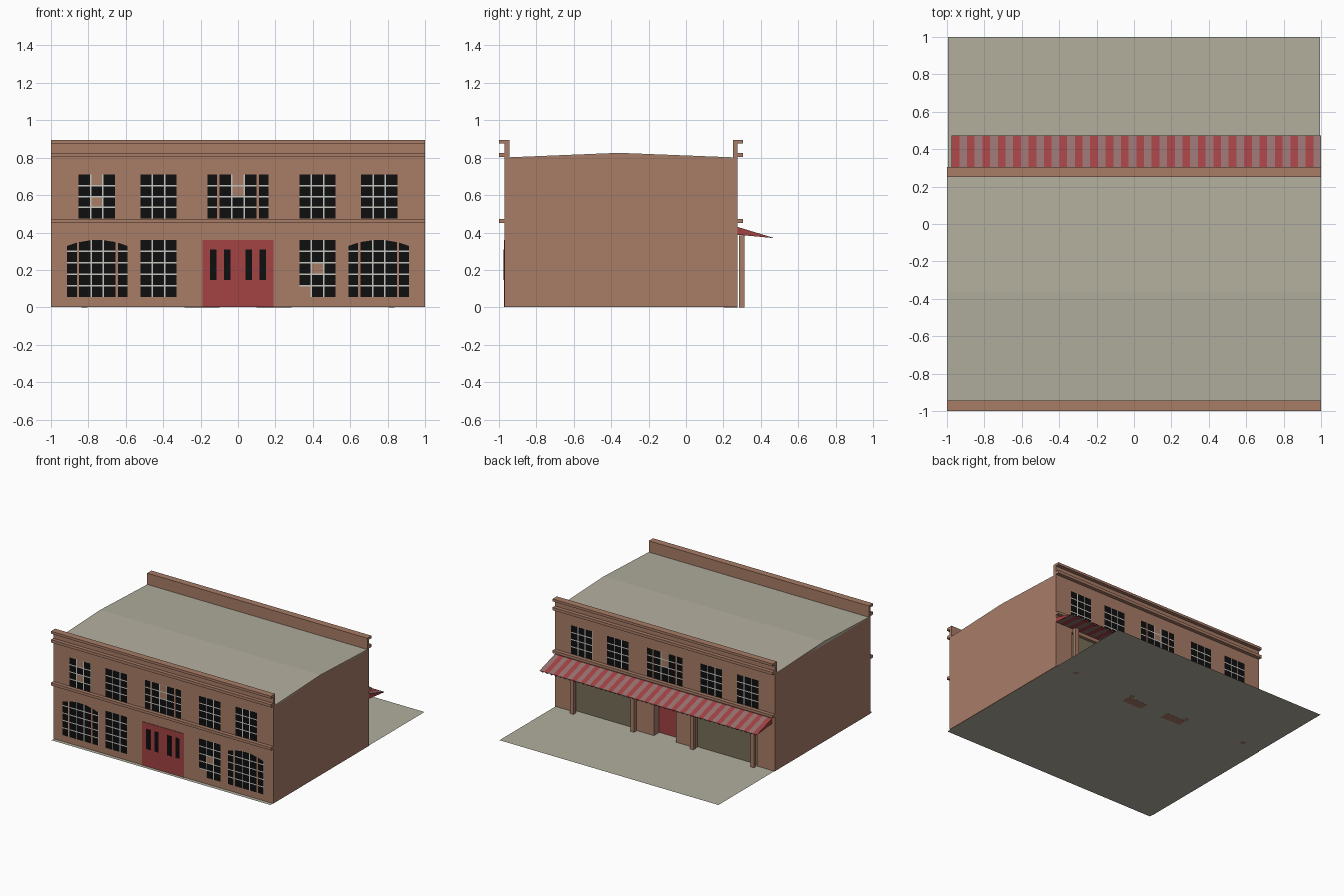
import bpy, bmesh

if "Cube" in bpy.data.objects:
    bpy.data.objects.remove(bpy.data.objects["Cube"])

def lin(c):
    c /= 255
    return c / 12.92 if c <= 0.04045 else ((c + 0.055) / 1.055) ** 2.4

def mat(name, r, g, b):
    m = bpy.data.materials.new(name)
    m.diffuse_color = (lin(r), lin(g), lin(b), 1)
    m.use_nodes = True
    m.node_tree.nodes["Principled BSDF"].inputs["Base Color"].default_value = m.diffuse_color
    return m

BRICK = mat("brick", 168, 124, 103)
STONE = mat("pale_roof", 178, 175, 158)
RED = mat("red_paint", 163, 66, 68)
FADED = mat("faded_stripe", 150, 114, 112)
GLASS = mat("dark_glass", 14, 14, 14)
FRAME = mat("window_bars", 200, 200, 194)
SHOP = mat("shop_panel", 118, 110, 86)

def make(name, bm, mats):
    bm.normal_update()
    me = bpy.data.meshes.new(name)
    bm.to_mesh(me)
    bm.free()
    for m in mats:
        me.materials.append(m)
    ob = bpy.data.objects.new(name, me)
    bpy.context.collection.objects.link(ob)
    return ob

def prism(name, prof, m, x0=-1, x1=1):
    """Extrude a (y, z) profile along x."""
    bm = bmesh.new()
    a = [bm.verts.new((x0, y, z)) for y, z in prof]
    b = [bm.verts.new((x1, y, z)) for y, z in prof]
    bm.faces.new(a)
    bm.faces.new(b[::-1])
    for i in range(len(a)):
        j = (i + 1) % len(a)
        bm.faces.new((a[i], b[i], b[j], a[j]))
    bmesh.ops.recalc_face_normals(bm, faces=bm.faces)
    return make(name, bm, [m])

def box(name, x0, x1, y0, y1, z0, z1, m):
    return prism(name, [(y0, z0), (y1, z0), (y1, z1), (y0, z1)], m, x0, x1)

# Ground plate under everything, just above the pier feet
bm = bmesh.new()
bm.faces.new([bm.verts.new(p) for p in
              ((-.995, -1, .001), (.995, -1, .001), (.995, 1, .001), (-.995, 1, .001))])
make("ground_plate", bm, [STONE])

# Main body and low gabled roof
prism("body", [(-.97, 0.002), (.2, 0.002), (.2, .801), (-.36, .823), (-.97, .798)], BRICK)
prism("roof", [(-.95, .797), (.25, .797), (.25, .802), (-.36, .826), (-.95, .802)], STONE)

# Back wall: header, corner piers, door piers
box("back_header", -1, 1, .2, .275, .36, .8, BRICK)
for s in (-1, 1):
    x = sorted((s * .84, s))
    box("corner_pier", *x, .2, .275, .002, .36, BRICK)
    x = sorted((s * .1, s * .28))
    box("door_pier", *x, .2, .275, 0, .36, BRICK)
    x = sorted((s * .28, s * .84))
    box("shop_panel", *x, .2, .25, .002, .36, SHOP)
    for px in (.27, .82):
        box("post", s * px - .016, s * px + .016, .283, .312, 0, .385, BRICK)
box("back_door", -.1, .1, .2, .206, .002, .36, RED)

# Parapets and string courses on both facades (mirrored about y = -0.3475)
def flip(y):
    return -.695 - y

for tag, f in (("front", lambda y: y), ("back", flip)):
    y = sorted((f(-.97), f(-.945)))
    box(tag + "_parapet", -1, 1, *y, .79, .895, BRICK)
    for z0, z1 in ((.875, .895), (.803, .826), (.45, .472)):
        y = sorted((f(-1), f(-.969)))
        box(tag + "_ledge", -1, 1, *y, z0, z1, BRICK)

def window(name, x0, x1, z0, z1, cols, rows, y=-.97, d=-1, arch=None, gone=()):
    """Bar-coloured plate with dark panes; an arch centre lowers the head."""
    def head(x, z):
        return z if arch is None else min(z, z1 - 1.2 * (x - arch) ** 2)
    bm = bmesh.new()

    def quad(a, b, c, e, off, mi):
        pts = [(a, c), (b, c), (b, head(b, e)), (a, head(a, e))]
        f = bm.faces.new([bm.verts.new((px, y + d * off, pz)) for px, pz in pts])
        f.material_index = mi
        if d > 0:
            f.normal_flip()
    w, h, g = (x1 - x0) / cols, (z1 - z0) / rows, .004
    for c in range(cols):
        quad(x0 + c * w, x0 + (c + 1) * w, z0, z1, .001, 0)
        for r in range(rows):
            a, b = x0 + c * w, x0 + (c + 1) * w
            quad(a + (g if c else 0), b - (g if c < cols - 1 else 0),
                 z0 + r * h + (g if r else 0), z0 + (r + 1) * h - (g if r < rows - 1 else 0),
                 .003, 2 if (c, r) in gone else 1)
    make(name, bm, [FRAME, GLASS, BRICK])

# Upper windows on both facades
for tag, y, d in (("front", -.97, -1), ("back", .275, 1)):
    for cx in (-.755, -.425, .425, .755):
        gone = [(1, 0 + 3), (1, 1)] if d < 0 and cx == -.755 else ()
        window(tag + "_upper_window", cx - .097, cx + .097, .475, .71, 3, 4, y, d, gone=gone)
    window(tag + "_middle_window", -.1, .1, .475, .71, 3, 4, y, d, gone=[(1, 3), (1, 2)])
    for s in (-1, 1):
        window(tag + "_side_light", s * .137 - .025, s * .137 + .025, .475, .71, 1, 4, y, d)

# Ground-floor front windows
for s in (-1, 1):
    gone = [(0, 0), (1, 2)] if s > 0 else ()
    window("lower_window", s * .425 - .097, s * .425 + .097, .055, .36, 3, 5, gone=gone)
    c = s * .752
    window("arched_window", c - .097, c + .097, .055, .36, 3, 5, arch=c)
    for t in (-1, 1):
        k = c + t * .136
        window("arched_side_light", k - .026, k + .026, .055, .36, 1, 5, arch=c)

# Front double door with slit windows
box("front_door", -.19, .19, -.974, -.969, .002, .36, RED)
for x in (-.133, -.058, .058, .133):
    box("door_slit", x - .018, x + .018, -.976, -.973, .145, .31, GLASS)

# Striped awning with a toothed edge
bm = bmesh.new()
N = 48
X0, X1 = -.975, 1.0
for i in range(N):
    a = X0 + (X1 - X0) * i / N
    b = X0 + (X1 - X0) * (i + 1) / N
    V = lambda x, y, z: bm.verts.new((x, y, z))
    faces = [
        (V(a, .275, .43), V(b, .275, .43), V(b, .472, .37), V(a, .472, .37)),
        (V(a, .275, .388), V(a, .472, .368), V(b, .472, .368), V(b, .275, .388)),
        (V(a, .472, .37), V(b, .472, .37), V((a + b) / 2, .462, .355))]
    if i in (0, N - 1):
        x = a if i == 0 else b
        faces.append((V(x, .275, .43), V(x, .472, .37), V(x, .275, .388)))
    for k, vs in enumerate(faces):
        f = bm.faces.new(vs)
        f.normal_update()
        want = (0, 0, 1) if k == 0 else (0, 0, -1) if k == 1 else \
            (0, 1, 0) if k == 2 else (-1 if i == 0 else 1, 0, 0)
        if sum(p * q for p, q in zip(f.normal, want)) < 0:
            f.normal_flip()
        f.material_index = i % 2 if k < 3 else 0
make("awning", bm, [RED, FADED])
